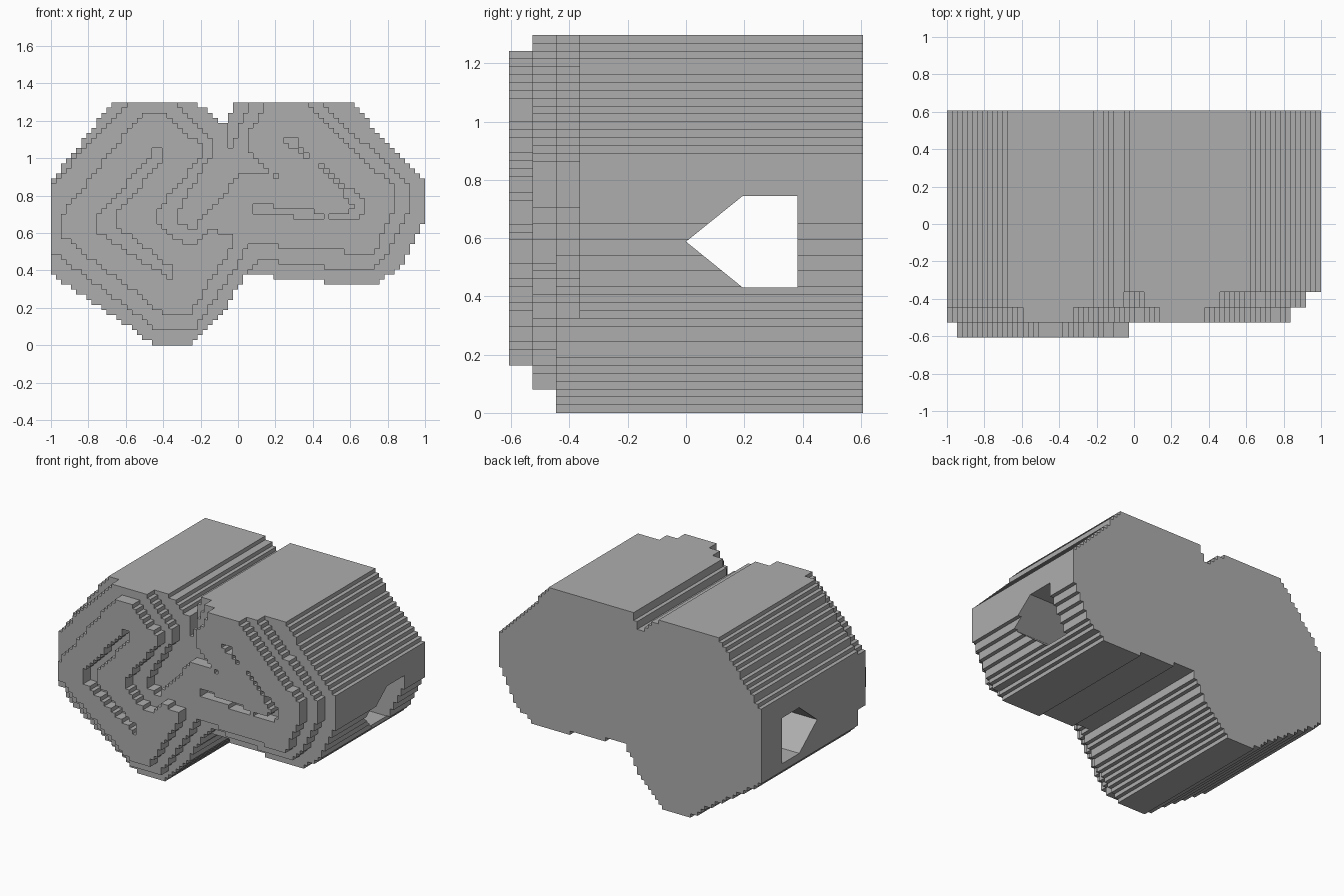
import bpy, bmesh

if "Cube" in bpy.data.objects:
    bpy.data.objects.remove(bpy.data.objects["Cube"])

C = 1 / 37                      # grid step: 74 columns x 48 rows x 45 deep
NX, NZ, DEEP = 74, 48, 45
S = 187.0                       # profile units per scene unit

# Terrace outlines on the front, in profile units (x right, y down)
outline = [(113, 90), (197, 90), (197, 105), (217, 118), (217, 123), (228, 123), (228, 114), (233, 108),
           (233, 90), (349, 90), (349, 102), (426, 184), (426, 218), (412, 245), (400, 267), (378, 284),
           (324, 284), (324, 279), (274, 279), (274, 274), (247, 274), (238, 287), (228, 306), (205, 330),
           (192, 347), (157, 347), (50, 274), (50, 184), (113, 102)]
step_one = [(0, 80), (228, 80), (228, 148), (233, 148), (240, 125), (250, 102), (250, 80), (322, 80),
            (322, 102), (409, 188), (409, 210), (385, 260), (372, 269), (324, 269), (324, 264),
            (258, 262), (246, 274), (246, 360), (0, 360)]
step_two = [(128, 80), (128, 102), (50, 187), (50, 250), (158, 331), (194, 331), (240, 262), (248, 243),
            (278, 243), (278, 248), (344, 248), (344, 255), (368, 255), (376, 250), (394, 210), (394, 188),
            (304, 102), (304, 80), (268, 80), (268, 102), (248, 135), (248, 152), (268, 172), (243, 172),
            (195, 228), (180, 226), (178, 212), (214, 150), (214, 143), (173, 102), (173, 80)]
step_three = [(142, 113), (162, 113), (203, 148), (203, 155), (157, 212), (157, 222), (182, 244), (195, 243),
              (213, 230), (232, 236), (232, 247), (190, 315), (163, 315), (62, 237), (62, 215)]
# Grooves: (outline, level of the groove floor)
grooves = [
    ([(150, 148), (162, 148), (162, 160), (117, 214), (117, 228), (172, 268), (172, 279), (165, 276),
      (97, 232), (97, 219), (150, 157)], 2),
    ([(284, 137), (299, 137), (299, 147), (345, 186), (362, 198), (362, 212), (352, 222), (329, 222),
      (329, 217), (350, 215), (355, 206), (340, 190), (310, 160), (284, 143)], 1),
    ([(253, 203), (273, 203), (273, 208), (324, 213), (324, 219), (303, 219), (276, 213), (253, 213)], 1),
    ([(274, 173), (279, 173), (279, 179), (274, 179)], 1),
]


def inside(poly, x, y):
    hit = False
    for (x1, y1), (x2, y2) in zip(poly, poly[1:] + poly[:1]):
        if (y1 > y) != (y2 > y) and x < x1 + (y - y1) * (x2 - x1) / (y2 - y1):
            hit = not hit
    return hit


def level(i, k):
    """Height of a grid cell: -1 is empty, 0 to 3 are the terraces."""
    if not (0 <= i < NX and 0 <= k < NZ):
        return -1
    x, y = 238 + ((i + 0.5) * C - 1) * S, 346 - (k + 0.5) * C * S
    if not inside(outline, x, y):
        return -1
    h = 0
    for poly in (step_one, step_two, step_three):
        if not inside(poly, x, y):
            break
        h += 1
    for poly, floor in grooves:
        if inside(poly, x, y):
            h = min(h, floor)
    return h


def depth(lv):
    """y of a terrace; level -1 is the back face."""
    return DEEP * C / 2 if lv < 0 else -DEEP * C / 2 + 3 * C * (3 - lv)


grey = bpy.data.materials.new("plain grey")
grey.diffuse_color = (0.42, 0.42, 0.42, 1)
grey.use_nodes = True
grey.node_tree.nodes["Principled BSDF"].inputs["Base Color"].default_value = grey.diffuse_color


def add_object(name, bm):
    bmesh.ops.recalc_face_normals(bm, faces=bm.faces)
    me = bpy.data.meshes.new(name)
    bm.to_mesh(me)
    bm.free()
    me.materials.append(grey)
    ob = bpy.data.objects.new(name, me)
    bpy.context.collection.objects.link(ob)
    return ob


# Stepped block: front terraces, back face and the walls between levels
bm = bmesh.new()
verts = {}


def v(i, k, lv):
    if (i, k, lv) not in verts:
        verts[i, k, lv] = bm.verts.new((i * C - 1, depth(lv), k * C))
    return verts[i, k, lv]


H = {(i, k): level(i, k) for i in range(-1, NX + 1) for k in range(-1, NZ + 1)}
for (i, k), h in H.items():
    if h < 0:
        continue
    corners = [(i, k), (i + 1, k), (i + 1, k + 1), (i, k + 1)]
    bm.faces.new([v(a, b, h) for a, b in corners])
    bm.faces.new([v(a, b, -1) for a, b in reversed(corners)])
    around = [(i, k - 1), (i + 1, k), (i, k + 1), (i - 1, k)]
    for n, cell in enumerate(around):
        p, q = corners[n], corners[(n + 1) % 4]
        for lv in range(H[cell], h):
            bm.faces.new([v(*p, lv), v(*p, lv + 1), v(*q, lv + 1), v(*q, lv)])
block = add_object("stepped_block", bm)

# Pointed tunnel running from side to side
bm = bmesh.new()
tunnel = [(0.0, 0.588), (0.195, 0.745), (0.383, 0.745), (0.383, 0.43), (0.195, 0.43)]
face = bm.faces.new([bm.verts.new((-1.2, y, z)) for y, z in tunnel])
ext = bmesh.ops.extrude_face_region(bm, geom=[face], use_keep_orig=True)
bmesh.ops.translate(bm, vec=(2.4, 0, 0),
                    verts=[g for g in ext["geom"] if isinstance(g, bmesh.types.BMVert)])
cutter = add_object("tunnel_cutter", bm)
cutter.hide_render = True
cutter.display_type = 'WIRE'

cut = block.modifiers.new("tunnel", 'BOOLEAN')
cut.operation = 'DIFFERENCE'
cut.solver = 'EXACT'
cut.object = cutter
clean = block.modifiers.new("merge flat faces", 'DECIMATE')
clean.decimate_type = 'DISSOLVE'
clean.angle_limit = 0.01
